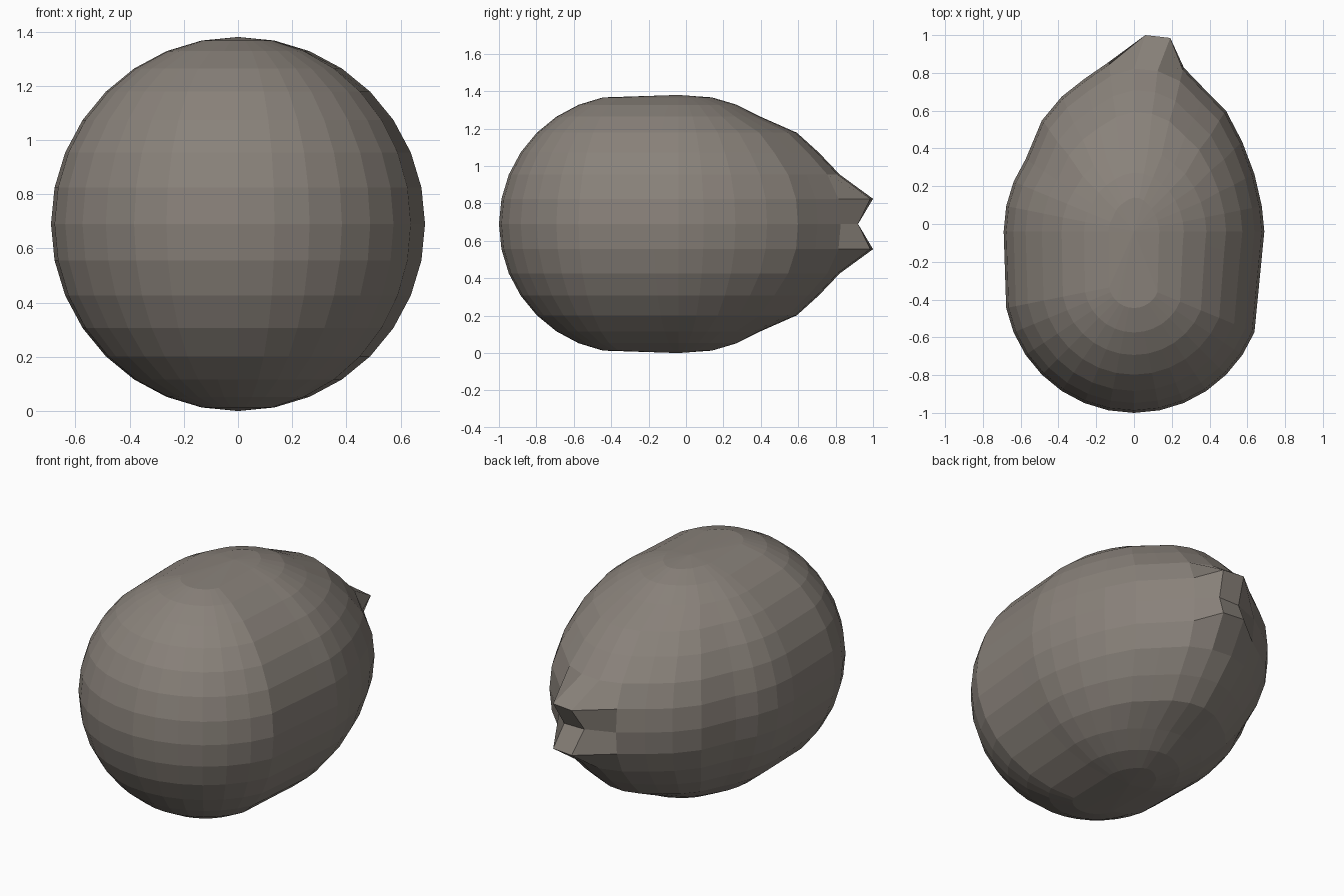
import bpy, bmesh, math

if "Cube" in bpy.data.objects:
    bpy.data.objects.remove(bpy.data.objects["Cube"])

R = 0.69
mat = bpy.data.materials.new("warm stone grey")
mat.diffuse_color = (0.25, 0.222, 0.195, 1)
mat.use_nodes = True
mat.node_tree.nodes["Principled BSDF"].inputs["Base Color"].default_value = mat.diffuse_color

# Backward pull by column (right side -> back -> left side) and by ring (pole -> equator)
col_pull = [0, 0, .04, .09, .15, .17, .23, .25, .25, .22, .17, .14, .10, .0, .0, 0, 0]
ring_pull = [0, .18, .19, .22, .58, .70, .90, 1, 1]
BASE = -0.04

bm = bmesh.new()
bmesh.ops.create_uvsphere(bm, u_segments=32, v_segments=16, radius=R)
for v in bm.verts:
    x, y, z = v.co
    ring = round(math.acos(max(-1, min(1, z / R))) / math.pi * 16)
    j = min(ring, 16 - ring)
    pole = j == 0
    k = round(math.atan2(y, x) / math.pi * 16)
    if k == -16:
        k = 16
    if pole:
        v.co.y = BASE
    elif k < -1:
        # Front half slides forward
        v.co.y = y - 0.31
    elif k < 0:
        # Single column left behind on the right
        v.co.y = y + BASE
    else:
        # Back half stretches into a blunt point
        v.co.y = y + BASE + col_pull[k] * ring_pull[j]
        if k in (7, 8):
            if j == 7:
                # Two small beak tips, above and below the middle
                v.co.x += 0.06
                v.co.y = 1.0 if k == 8 else 0.985
            elif j == 8:
                # Notch between the tips
                v.co.x += 0.03
                v.co.y = 0.92
    v.co.z = z + R

me = bpy.data.meshes.new("pebble_body")
bm.to_mesh(me)
bm.free()
me.materials.append(mat)
ob = bpy.data.objects.new("pebble_body", me)
bpy.context.collection.objects.link(ob)
